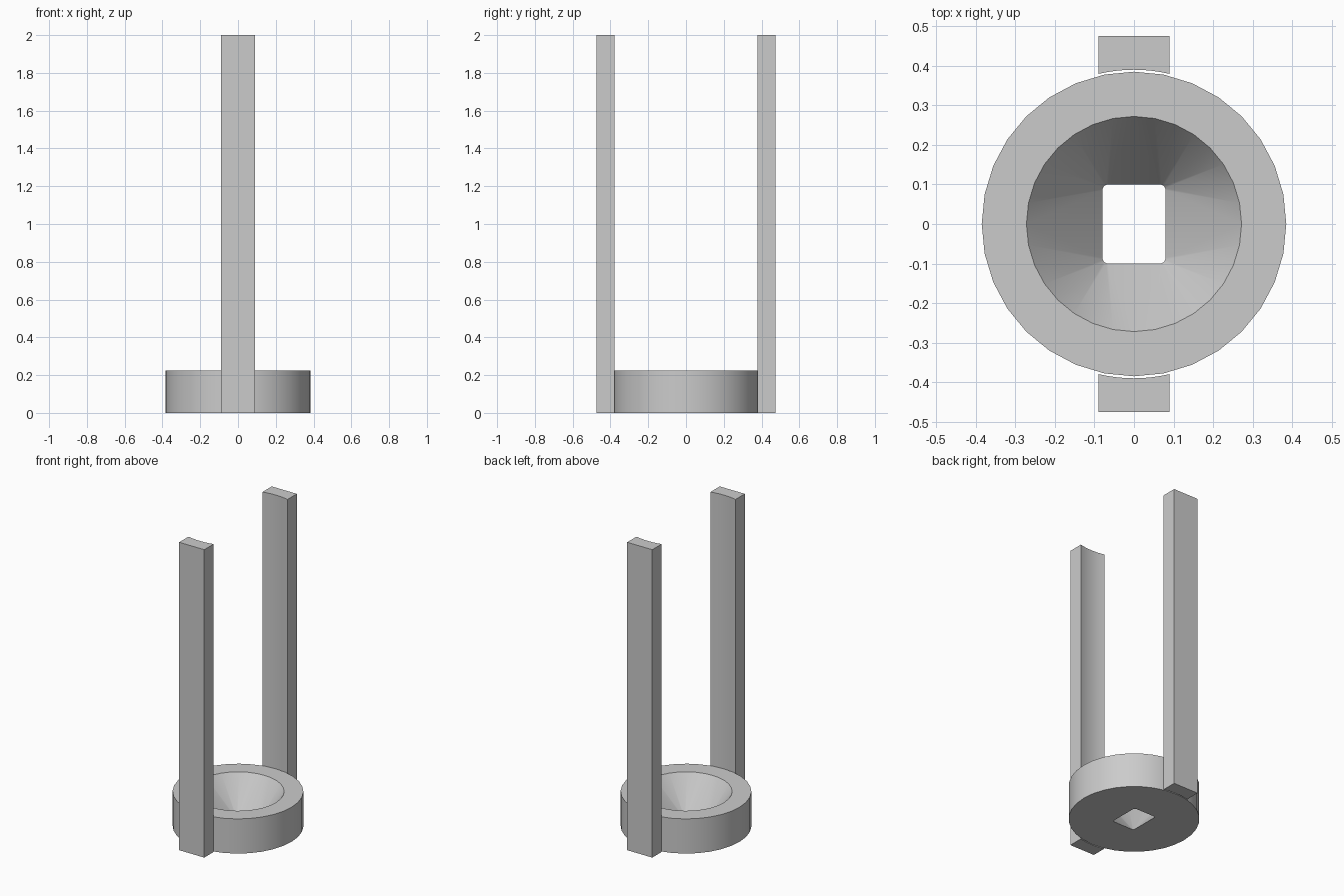
import bpy, bmesh
from math import sin, cos, pi, sqrt, radians

old = bpy.data.objects.get("Cube")
if old:
    bpy.data.objects.remove(old, do_unlink=True)

SEGMENTS = 32
HEIGHT = 0.225

grey = bpy.data.materials.new("plain grey")
grey.use_nodes = True
colour = (0.6, 0.6, 0.6, 1)
grey.diffuse_color = colour
grey.node_tree.nodes["Principled BSDF"].inputs["Base Color"].default_value = colour


def circle(radius, z):
    angles = [2 * pi * i / SEGMENTS for i in range(SEGMENTS)]
    return [(radius * cos(a), radius * sin(a), z) for a in angles]


def rounded_rectangle(half_x, half_y, radius, z, steps=4):
    points = []
    for quarter, (sx, sy) in enumerate([(1, 1), (-1, 1), (-1, -1), (1, -1)]):
        for i in range(steps + 1):
            a = pi / 2 * (quarter + i / steps)
            points.append((sx * (half_x - radius) + radius * cos(a),
                           sy * (half_y - radius) + radius * sin(a), z))
    return points


def finish(bm, name):
    bmesh.ops.recalc_face_normals(bm, faces=bm.faces[:])
    mesh = bpy.data.meshes.new(name)
    bm.to_mesh(mesh)
    bm.free()
    mesh.materials.append(grey)
    obj = bpy.data.objects.new(name, mesh)
    bpy.context.collection.objects.link(obj)
    bpy.ops.object.select_all(action='DESELECT')
    obj.select_set(True)
    bpy.context.view_layer.objects.active = obj
    bpy.ops.object.shade_smooth_by_angle(angle=radians(30))
    return obj


# Base ring: a funnel from a round mouth to a rounded rectangular outlet
bm = bmesh.new()
outline = circle(0.272, HEIGHT) + rounded_rectangle(0.08, 0.1, 0.015, 0)
verts = [bm.verts.new(p) for p in outline]
bmesh.ops.convex_hull(bm, input=verts)
bm.normal_update()
caps = [f for f in bm.faces if abs(f.normal.z) > 0.99]
bmesh.ops.delete(bm, geom=caps, context='FACES')

# Outer wall, then the flat top and bottom around the funnel
low = [bm.verts.new(p) for p in circle(0.385, 0)]
high = [bm.verts.new(p) for p in circle(0.385, HEIGHT)]
for i in range(SEGMENTS):
    j = (i + 1) % SEGMENTS
    bm.faces.new((low[i], low[j], high[j], high[i]))
for z in (0, HEIGHT):
    rim = [e for e in bm.edges if e.is_boundary
           and all(abs(v.co.z - z) < 0.001 for v in e.verts)]
    bmesh.ops.triangle_fill(bm, edges=rim, use_beauty=True)
finish(bm, "funnel_base")

# Two tall posts with a hollowed inner face, one in front and one behind
HALF_WIDTH, HOLLOW, OUTER = 0.09, 0.39, 0.475
for name, side in (("front_post", -1), ("back_post", 1)):
    bm = bmesh.new()
    xs = [HALF_WIDTH * (i / 4 - 1) for i in range(9)]
    profile = [(x, sqrt(HOLLOW ** 2 - x * x)) for x in xs]
    profile += [(HALF_WIDTH, OUTER), (-HALF_WIDTH, OUTER)]
    face = bm.faces.new([bm.verts.new((x, side * y, 0)) for x, y in profile])
    grown = bmesh.ops.extrude_face_region(bm, geom=[face], use_keep_orig=True)
    top = [v for v in grown["geom"] if isinstance(v, bmesh.types.BMVert)]
    bmesh.ops.translate(bm, verts=top, vec=(0, 0, 2))
    finish(bm, name)
